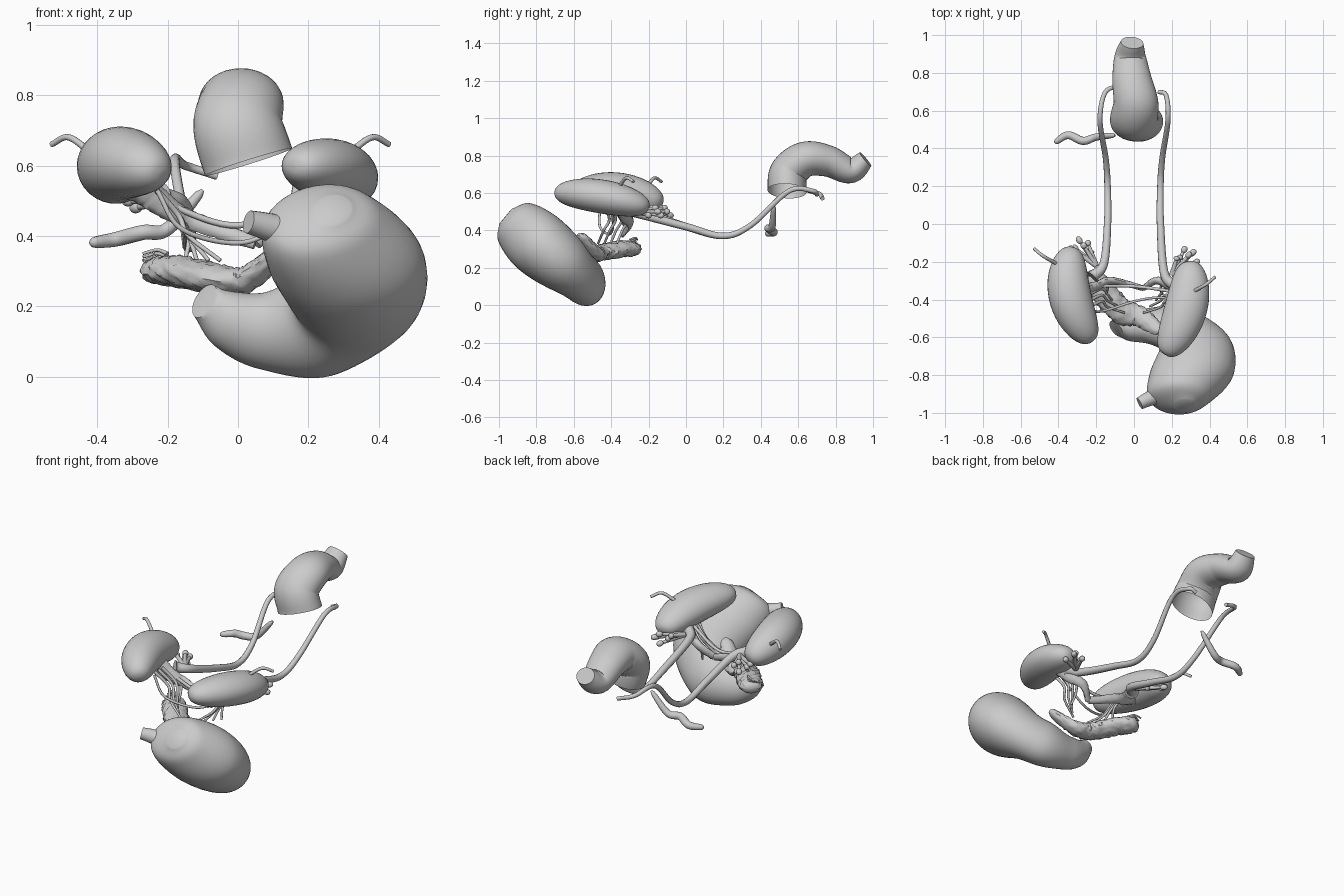
import bpy, bmesh, math, random
from mathutils import Vector

random.seed(4)
cube = bpy.data.objects.get("Cube")
if cube:
    bpy.data.objects.remove(cube, do_unlink=True)

shade = (0.6, 0.6, 0.6, 1)
grey = bpy.data.materials.new("tissue_grey")
grey.use_nodes = True
grey.diffuse_color = shade
grey.node_tree.nodes["Principled BSDF"].inputs["Base Color"].default_value = shade


def spline(points, steps=10):
    """Smooth curve passing through every point."""
    points = [Vector(point) for point in points]
    first = 2 * points[0] - points[1]
    last = 2 * points[-1] - points[-2]
    guide = [first] + points + [last]
    curve = []
    for before, start, end, after in zip(guide, guide[1:], guide[2:], guide[3:]):
        for step in range(steps):
            t = step / steps
            linear = (end - before) * t
            square = (2 * before - 5 * start + 4 * end - after) * t ** 2
            cubic = (3 * start - before - 3 * end + after) * t ** 3
            curve.append(start + (linear + square + cubic) / 2)
    return curve + [points[-1]]


def loft(name, rings, sides, rough=0, open_start=False):
    """Skin elliptical rings, each given as centre, half axis, half axis."""
    bm = bmesh.new()
    loops = []
    for centre, across, deep in rings:
        loop = []
        for index in range(sides):
            angle = math.tau * index / sides
            offset = across * math.cos(angle) + deep * math.sin(angle)
            loop.append(bm.verts.new(centre + offset * (1 + random.uniform(-rough, rough))))
        loops.append(loop)
    for lower, upper in zip(loops, loops[1:]):
        for index in range(sides):
            bm.faces.new((lower[index - 1], lower[index], upper[index], upper[index - 1]))
    if not open_start:
        bm.faces.new(reversed(loops[0]))
    bm.faces.new(loops[-1])
    bmesh.ops.recalc_face_normals(bm, faces=bm.faces)
    mesh = bpy.data.meshes.new(name)
    bm.to_mesh(mesh)
    bm.free()
    mesh.materials.append(grey)
    part = bpy.data.objects.new(name, mesh)
    bpy.context.collection.objects.link(part)
    bpy.ops.object.select_all(action='DESELECT')
    part.select_set(True)
    bpy.context.view_layer.objects.active = part
    bpy.ops.object.shade_smooth_by_angle(angle=math.radians(50))


def sweep(name, centres, radii, flat, side, sides, **options):
    """Run an ellipse along a path; its wide axis keeps close to side."""
    rings = []
    for index, (centre, radius) in enumerate(zip(centres, radii)):
        ahead = centres[min(index + 1, len(centres) - 1)]
        along = (ahead - centres[max(index - 1, 0)]).normalized()
        wide = Vector(side)
        wide = (wide - along * wide.dot(along)).normalized()
        rings.append((centre, wide * radius, along.cross(wide) * radius * flat))
    loft(name, rings, sides, **options)


def tube(name, points, start, end, flat=1, ease=1, side=(1, 0.2, 0.2), sides=10, rounded=False, **options):
    """Tube whose radius eases from start to end."""
    centres = spline(points)
    radii = []
    for index in range(len(centres)):
        t = index / (len(centres) - 1)
        radius = start + (end - start) * t ** ease
        if rounded:
            radius *= max(math.sin(math.pi * t), 0.001) ** 0.2
        radii.append(radius)
    sweep(name, centres, radii, flat, side, sides, **options)


def bean(name, back, front, bend, radius, flat):
    """Rounded, flattened body bowed sideways between two tips."""
    centres, radii = [], []
    count = 28
    for index in range(count + 1):
        angle = math.pi * index / count
        bulge = max(math.sin(angle), 0.001)
        t = (1 - math.cos(angle)) / 2
        centres.append(Vector(back).lerp(Vector(front), t) + Vector(bend) * bulge ** 2)
        radii.append(radius * bulge ** 0.75)
    sweep(name, centres, radii, flat, (1, 0, 0), 32)


# Stomach: skin between its inner and outer curve, depth follows width
inner_curve = spline([
    (0.22, -0.97, 0.47), (0.08, -0.92, 0.43), (0.08, -0.81, 0.34), (0.13, -0.69, 0.25),
    (0.14, -0.64, 0.24), (0.07, -0.61, 0.21), (-0.02, -0.6, 0.22), (-0.06, -0.58, 0.24)])
outer_curve = spline([
    (0.32, -0.96, 0.48), (0.41, -0.91, 0.45), (0.53, -0.78, 0.33), (0.5, -0.61, 0.18),
    (0.28, -0.47, 0.04), (0.06, -0.47, 0.05), (-0.07, -0.5, 0.11), (-0.13, -0.53, 0.19)])
rings = []
for inner, outer in zip(inner_curve, outer_curve):
    half = (outer - inner) / 2
    depth = 0.57 * half.length ** 0.8
    rings.append(((inner + outer) / 2, half, Vector((0, 0.64, 0.77)) * depth))
loft("stomach", rings, 40)
tube("stomach_inlet", [(0.14, -0.9, 0.41), (0.07, -0.93, 0.43), (0.03, -0.95, 0.44)],
     0.05, 0.033, ease=0.5, side=(0, 0, 1), sides=20)

# Kidneys
bean("right_kidney", (-0.32, -0.13, 0.54), (-0.22, -0.62, 0.58), (-0.07, 0, 0.045), 0.113, 0.93)
bean("left_kidney", (0.29, -0.2, 0.52), (0.16, -0.69, 0.6), (0.05, 0, 0.02), 0.113, 0.8)

# Bent hollow organ at the back, open underneath
tube("bladder", [(0.03, 0.54, 0.61), (0, 0.55, 0.71), (0.01, 0.64, 0.78), (-0.01, 0.76, 0.77),
                 (-0.02, 0.88, 0.72), (-0.01, 0.96, 0.78)],
     0.13, 0.06, flat=0.8, ease=2, side=(1, 0, 0), sides=36, open_start=True)

# Pancreas: lumpy body with small ducts at its head
tube("pancreas", [(-0.25, -0.26, 0.3), (-0.17, -0.35, 0.3), (-0.07, -0.46, 0.28), (0.03, -0.49, 0.28), (0.14, -0.57, 0.38)],
     0.08, 0.05, flat=0.65, side=(0.5, 0.7, 0), sides=28, rounded=True, rough=0.1)
for index in range(3):
    start = Vector((-0.2, -0.3, 0.33 + index / 100))
    tube("pancreas_duct", [start, start + Vector((-0.03, 0.03, 0.01)), start + Vector((-0.07, index / 50, 0))],
         0.006, 0.004)

# Paired vessels: the left set sits a little further forward
for label, s, forward, reach in (("right", -1, 0, 0.53), ("left", 1, 0.05, 0.43)):

    # Ureter, widening into the kidney, with a different far end on each side
    if s < 0:
        far_end = [(-0.15, 0.7, 0.6), (-0.06, 0.73, 0.57)]
    else:
        far_end = [(0.17, 0.68, 0.61), (0.13, 0.7, 0.59)]
    lower = [(s * 0.22, -0.28 - forward, 0.51), (s * 0.16, -0.21 - forward, 0.49)]
    middle = [(s * 0.14, 0, 0.42), (s * 0.14, 0.2, 0.37), (s * 0.15, 0.35, 0.43), (s * 0.18, 0.55, 0.61)]
    tube(label + "_ureter", lower + middle + far_end, 0.04, 0.011, ease=0.3)

    # Calyx branches fanning from the kidney, with bulb tips
    root = Vector((s * 0.2, -0.22 - forward, 0.5))
    for index in range(6):
        angle = math.radians(40 + 20 * index)
        length = 0.11 + 0.03 * (index % 2)
        branch = Vector((s * 0.08 + math.cos(angle) * 0.07, math.sin(angle) * length, 0.02 * (index % 3 - 1)))
        tube(label + "_calyx", [root, root + branch], 0.015, 0.008)
        bean(label + "_calyx_bulb", root + branch * 0.85, root + branch * 1.1, (0, 0, 0), 0.016, 1)

    # Renal vein, flattened where it leaves the kidney
    tube(label + "_renal_vein",
         [(s * 0.29, -0.36, 0.55), (s * 0.2, -0.33, 0.48), (s * 0.12, -0.3, 0.44), (0.05, -0.34, 0.38)],
         0.06, 0.02, flat=0.7, ease=0.5, side=(0, 0.3, 1), rough=0.06)

    # Branch vessels hanging below the kidney
    for index in range(4):
        y = -0.34 - index / 30
        tube(label + "_branch_vessel",
             [(s * 0.24, y, 0.54), (s * 0.17, y + 0.03, 0.46), (s * 0.14, y, 0.4),
              (s * (0.15 - index / 30), y - 0.03, 0.33)], 0.009, 0.006)

    # Hooked vessel on the outer side
    y = -0.13 - 3 * forward
    tube(label + "_hook_vessel",
         [(s * (reach - 0.12), y - 0.08, 0.63), (s * (reach - 0.05), y - 0.04, 0.68), (s * reach, y, 0.66)],
         0.01, 0.008, side=(0, 0.3, 1))

# Vessels crossing between the kidneys
tube("renal_artery", [(-0.25, -0.33, 0.51), (0, -0.33, 0.43), (0.22, -0.36, 0.53)], 0.009, 0.009, side=(0, 0, 1))
tube("cross_vessel", [(-0.23, -0.46, 0.53), (-0.16, -0.46, 0.42), (0, -0.41, 0.38), (0.12, -0.39, 0.43), (0.22, -0.4, 0.53)],
     0.007, 0.007, side=(0, 0, 1))

# Appendix: wavy blind tube
tube("appendix", [(-0.42, 0.43, 0.38), (-0.35, 0.47, 0.39), (-0.27, 0.44, 0.41), (-0.2, 0.46, 0.42), (-0.1, 0.47, 0.53)],
     0.023, 0.02, side=(0, 0.3, 1), sides=14, rounded=True)
